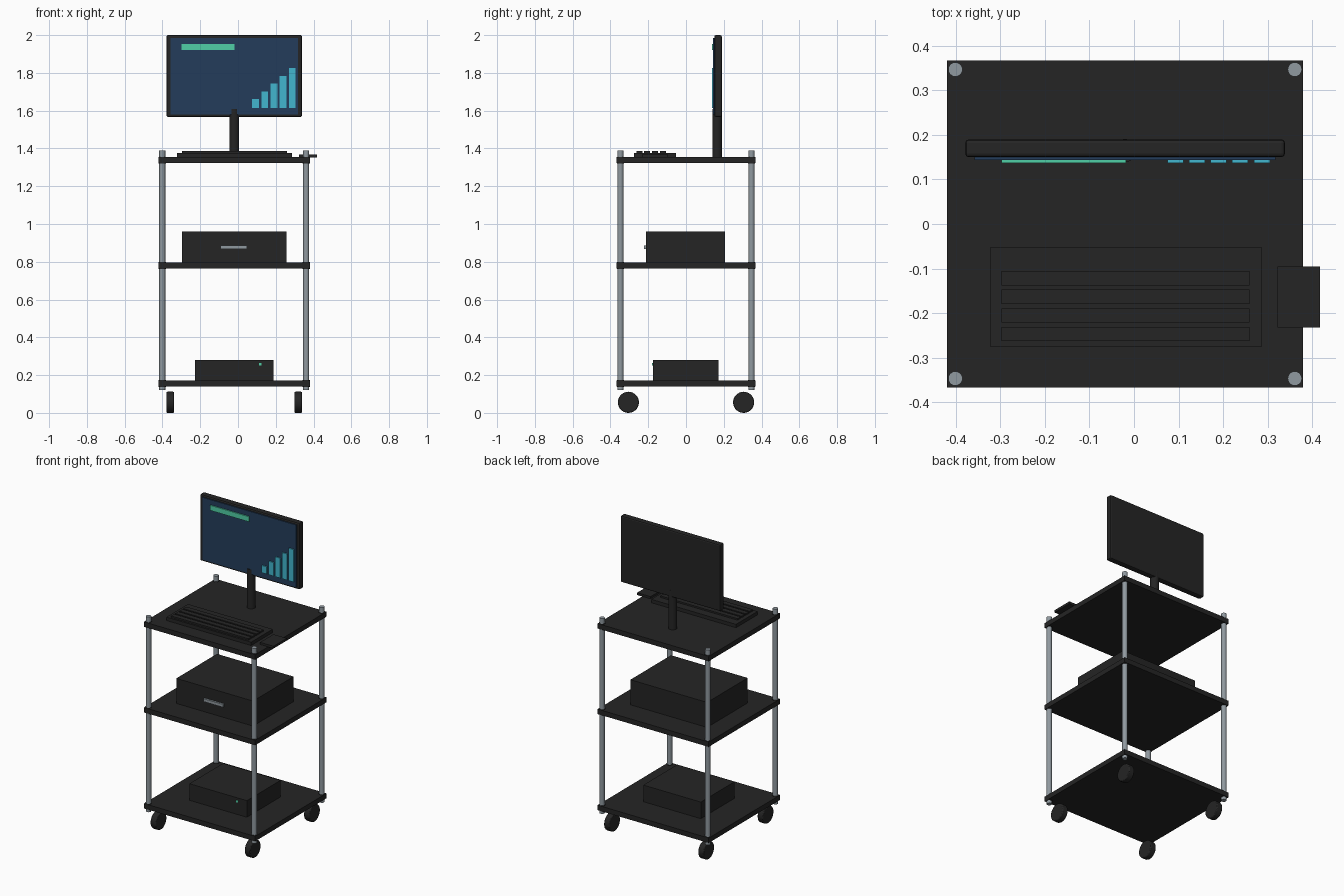
import bpy
from math import pi

cube = bpy.data.objects.get("Cube")
if cube:
    bpy.data.objects.remove(cube, do_unlink=True)


def material(name, r, g, b):
    m = bpy.data.materials.new(name)
    m.use_nodes = True
    m.diffuse_color = (r, g, b, 1)
    m.node_tree.nodes["Principled BSDF"].inputs["Base Color"].default_value = (r, g, b, 1)
    return m


BLACK = material("charcoal", 0.018, 0.018, 0.018)
STEEL = material("brushed steel", 0.28, 0.32, 0.35)
NAVY = material("screen navy", 0.017, 0.046, 0.105)
GREEN = material("signal green", 0.08, 0.62, 0.38)
CYAN = material("chart cyan", 0.055, 0.47, 0.62)


def finish(name, mat, bevel):
    ob = bpy.context.object
    ob.name = name
    ob.data.materials.append(mat)
    if bevel:
        mod = ob.modifiers.new("Bevel", "BEVEL")
        mod.width = bevel
        mod.segments = 2
    return ob


def box(name, mat, xs, ys, zs, bevel=0):
    """Box given by its extent along each axis."""
    bpy.ops.mesh.primitive_cube_add(size=1, location=[sum(e) / 2 for e in (xs, ys, zs)])
    ob = bpy.context.object
    for v in ob.data.vertices:
        for i, e in enumerate((xs, ys, zs)):
            v.co[i] *= e[1] - e[0]
    return finish(name, mat, bevel)


def rod(name, mat, radius, depth, loc, rot=(0, 0, 0), sides=20, bevel=0):
    bpy.ops.mesh.primitive_cylinder_add(vertices=sides, radius=radius, depth=depth,
                                        location=loc, rotation=rot)
    ob = finish(name, mat, bevel)
    bpy.ops.object.shade_smooth_by_angle()
    return ob


CX = -0.02                      # cart centre line
SHELVES = {"bottom": 0.156, "middle": 0.781, "top": 1.338}
CORNERS = [(s, t) for s in (-1, 1) for t in (-1, 1)]


def corner_name(s, t):
    return ("left" if s > 0 else "right") + ("_back" if t > 0 else "_front")


# Shelves
for level, z in SHELVES.items():
    box(level + "_shelf", BLACK, (CX - 0.4, CX + 0.4), (-0.367, 0.367),
        (z - 0.016, z + 0.016))

# Posts, shelf collars and wheels at each corner
for s, t in CORNERS:
    where = corner_name(s, t)
    x, y = CX + s * 0.381, t * 0.347
    rod("post_" + where, STEEL, 0.016, 1.27, (x, y, 0.755))
    for level, z in SHELVES.items():
        rod(level + "_collar_" + where, BLACK, 0.019, 0.036, (x, y, z))
    rod("wheel_" + where, BLACK, 0.056, 0.04, (CX + s * 0.339, t * 0.305, 0.056),
        (0, pi / 2, 0), sides=28, bevel=0.005)

# Monitor and its stand
rod("monitor_stand", BLACK, 0.026, 0.256, (CX, 0.165, 1.482))
box("monitor_case", BLACK, (-0.379, 0.339), (0.15, 0.19), (1.567, 2.0), 0.008)
box("screen", NAVY, (-0.358, 0.318), (0.144, 0.152), (1.58, 1.986))
box("title_bar", GREEN, (-0.298, -0.018), (0.137, 0.145), (1.92, 1.953))
for i in range(5):
    x = 0.075 + i * 0.0485
    box("chart_bar", CYAN, (x, x + 0.036), (0.137, 0.145), (1.614, 1.661 + i * 0.041))

# Keyboard with four rows of keys, and side pad
box("keyboard", BLACK, (-0.323, 0.287), (-0.275, -0.053), (1.352, 1.376))
for i in range(4):
    y = -0.263 + i * 0.0417
    box("key_row", BLACK, (-0.297, 0.259), (y, y + 0.032), (1.374, 1.386))
box("side_pad", BLACK, (0.322, 0.418), (-0.232, -0.095), (1.353, 1.368))

# Drawer unit on the middle shelf
box("drawer_unit", BLACK, (-0.296, 0.256), (-0.211, 0.206), (0.796, 0.96))
box("drawer_handle", STEEL, (-0.092, 0.048), (-0.223, -0.21), (0.868, 0.887))

# Small computer on the bottom shelf
box("computer", BLACK, (-0.227, 0.187), (-0.176, 0.172), (0.171, 0.28))
box("power_light", GREEN, (0.112, 0.125), (-0.181, -0.175), (0.252, 0.265))
